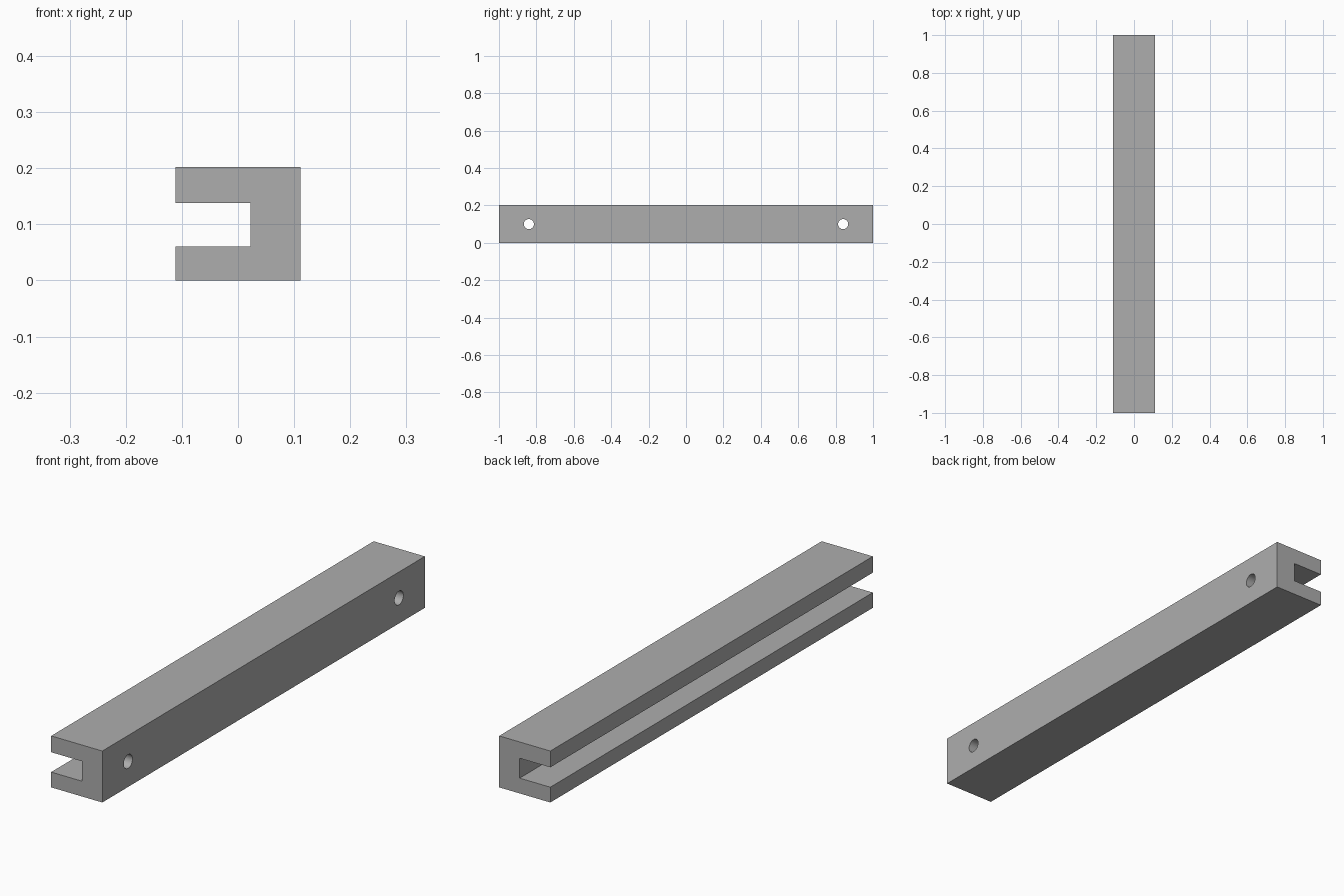
import bpy
import bmesh
from math import pi, radians
from mathutils import Matrix, Vector

default_cube = bpy.data.objects.get("Cube")
if default_cube:
    bpy.data.objects.remove(default_cube, do_unlink=True)

HALF_WIDTH, HEIGHT, LENGTH = 0.111, 0.202, 2.0
SLOT_X, SLOT_LOW, SLOT_HIGH = 0.022, 0.06, 0.138
HOLE_Y, HOLE_Z, HOLE_RADIUS = 0.84, 0.1, 0.027

# Single grey material
grey = bpy.data.materials.new("plain grey")
grey.use_nodes = True
colour = (0.42, 0.42, 0.42, 1)
grey.diffuse_color = colour
grey.node_tree.nodes["Principled BSDF"].inputs["Base Color"].default_value = colour


def add_object(name, bm):
    bmesh.ops.recalc_face_normals(bm, faces=bm.faces)
    mesh = bpy.data.meshes.new(name)
    bm.to_mesh(mesh)
    bm.free()
    mesh.materials.append(grey)
    obj = bpy.data.objects.new(name, mesh)
    bpy.context.collection.objects.link(obj)
    return obj


# Channel bar: C-shaped profile extruded along its length
profile = [(-HALF_WIDTH, 0), (HALF_WIDTH, 0), (HALF_WIDTH, HEIGHT), (-HALF_WIDTH, HEIGHT),
           (-HALF_WIDTH, SLOT_HIGH), (SLOT_X, SLOT_HIGH), (SLOT_X, SLOT_LOW), (-HALF_WIDTH, SLOT_LOW)]
bm = bmesh.new()
end = bm.faces.new([bm.verts.new((x, -LENGTH / 2, z)) for x, z in profile])
extruded = bmesh.ops.extrude_face_region(bm, geom=[end], use_keep_orig=True)
moved = [g for g in extruded["geom"] if isinstance(g, bmesh.types.BMVert)]
bmesh.ops.translate(bm, verts=moved, vec=Vector((0, LENGTH, 0)))
bar = add_object("channel_bar", bm)

# Two round mounting holes through the web
bm = bmesh.new()
for side in (-1, 1):
    place = Matrix.Translation((HALF_WIDTH - 0.05, side * HOLE_Y, HOLE_Z)) @ Matrix.Rotation(pi / 2, 4, "Y")
    bmesh.ops.create_cone(bm, cap_ends=True, segments=32, radius1=HOLE_RADIUS,
                          radius2=HOLE_RADIUS, depth=0.16, matrix=place)
cutter = add_object("hole_cutter", bm)
cutter.hide_render = True

cut = bar.modifiers.new("mounting holes", "BOOLEAN")
cut.operation = "DIFFERENCE"
cut.solver = "EXACT"
cut.object = cutter

# Apply the cut, drop the cutter and keep hard edges crisp
bpy.ops.object.select_all(action="DESELECT")
bar.select_set(True)
bpy.context.view_layer.objects.active = bar
bpy.ops.object.modifier_apply(modifier=cut.name)
bpy.data.objects.remove(cutter, do_unlink=True)
bpy.ops.object.shade_smooth_by_angle(angle=radians(30))
